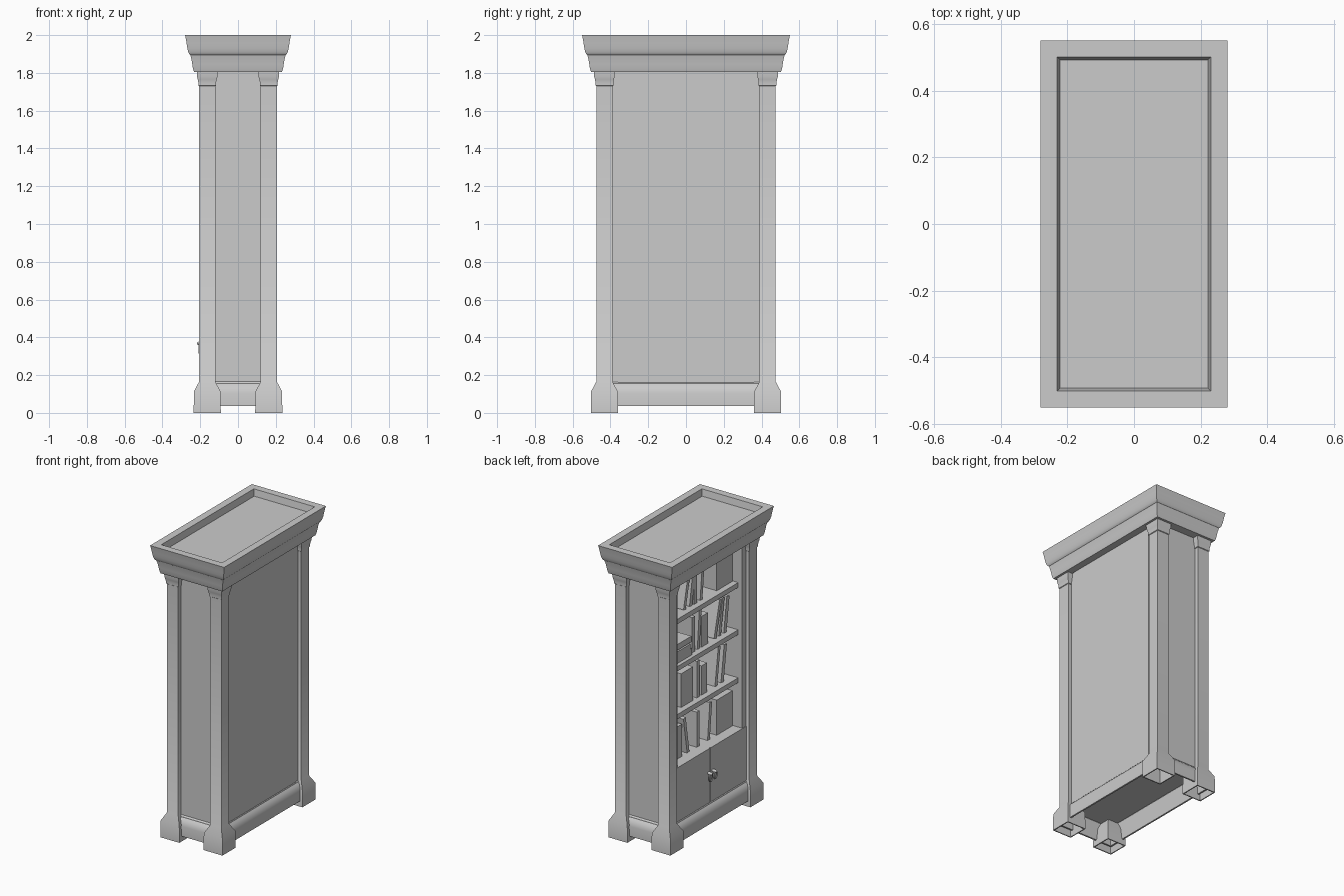
import bpy, bmesh, math
from mathutils import Matrix, Vector

cube = bpy.data.objects.get("Cube")
if cube:
    bpy.data.objects.remove(cube, do_unlink=True)

paint = bpy.data.materials.new("plain grey")
paint.use_nodes = True
GREY = (0.6, 0.6, 0.6, 1)
paint.diffuse_color = GREY
paint.node_tree.nodes["Principled BSDF"].inputs["Base Color"].default_value = GREY


def finish(name, bm, smooth=False):
    bmesh.ops.recalc_face_normals(bm, faces=bm.faces)
    mesh = bpy.data.meshes.new(name)
    bm.to_mesh(mesh)
    bm.free()
    mesh.materials.append(paint)
    obj = bpy.data.objects.new(name, mesh)
    bpy.context.collection.objects.link(obj)
    if smooth:
        bpy.ops.object.select_all(action="DESELECT")
        obj.select_set(True)
        bpy.context.view_layer.objects.active = obj
        bpy.ops.object.shade_smooth_by_angle(angle=math.radians(35))
    return obj


def loft(name, hx, hy, profile, centre=(0, 0)):
    """Stack of rectangles: each profile point is (offset, height)."""
    bm = bmesh.new()
    rings = []
    for off, z in profile:
        rings.append([bm.verts.new((centre[0] + sx * (hx + off), centre[1] + sy * (hy + off), z))
                      for sx, sy in ((-1, -1), (1, -1), (1, 1), (-1, 1))])
    for low, high in zip(rings, rings[1:]):
        for i in range(4):
            j = (i + 1) % 4
            bm.faces.new((low[i], low[j], high[j], high[i]))
    bm.faces.new(rings[0])
    bm.faces.new(rings[-1])
    return finish(name, bm, True)


def box(name, lo, hi, lean=0.0):
    """Box between two corners, tipped about its lower edge along y."""
    lo, hi = Vector(lo), Vector(hi)
    bm = bmesh.new()
    bmesh.ops.create_cube(bm, size=1)
    bmesh.ops.scale(bm, vec=hi - lo, verts=bm.verts)
    bmesh.ops.translate(bm, vec=(lo + hi) / 2, verts=bm.verts)
    if lean:
        pivot = Vector((0, hi.y if lean < 0 else lo.y, lo.z))
        pivot.y = lo.y if lean > 0 else hi.y
        bmesh.ops.rotate(bm, cent=pivot, matrix=Matrix.Rotation(lean, 3, "X"), verts=bm.verts)
        drop = lo.z - min(v.co.z for v in bm.verts)
        bmesh.ops.translate(bm, vec=(0, 0, drop), verts=bm.verts)
    return finish(name, bm)


# Cornice with a sunken top
loft("cornice", 0.235, 0.505, [
    (-0.002, 1.805), (0.003, 1.82), (0.007, 1.845), (0.011, 1.87), (0.017, 1.895),
    (0.022, 1.898), (0.028, 1.91), (0.033, 1.93), (0.037, 1.955), (0.04, 1.975),
    (0.045, 2.0), (-0.005, 2.0), (-0.013, 1.955)])

# Base moulding, hollow underneath
loft("base_moulding", 0.18, 0.445, [
    (-0.02, 0.155), (0.01, 0.155), (0.025, 0.037), (0.036, 0.037), (0.036, 0.105),
    (0.031, 0.125), (0.02, 0.143), (0.008, 0.155), (0, 0.165)])

# Corner pillars with hollow flared feet and capitals
for sx, side in ((-1, "right"), (1, "left")):
    for sy, end in ((-1, "front"), (1, "back")):
        loft(f"{end}_{side}_pillar", 0.043, 0.043, [
            (0.012, 0.12), (0.022, 0.0), (0.029, 0.0), (0.027, 0.115), (0.0, 0.165),
            (0.0, 1.73), (0.004, 1.733), (0.004, 1.75), (0.007, 1.765), (0.011, 1.78),
            (0.012, 1.808)], (sx * 0.163, sy * 0.432))

# Carcass panels
for sy, end in ((-1, "front"), (1, "back")):
    ys = sorted((sy * 0.35, sy * 0.445))
    box(f"{end}_end_panel", (-0.18, ys[0], 0.16), (0.182, ys[1], 1.81))
box("rear_panel", (0.14, -0.36, 0.16), (0.185, 0.36, 1.81))
box("cupboard_top", (-0.178, -0.38, 0.50), (0.15, 0.38, 0.53))
SHELVES = (0.53, 0.867, 1.195, 1.518)
for n, z in enumerate(SHELVES[1:], 1):
    box(f"shelf_{n}", (-0.15, -0.36, z - 0.033), (0.15, 0.36, z))

# Cupboard doors with ring handles
for s, side in ((-1, "front"), (1, "back")):
    ys = sorted((s * 0.003, s * 0.392))
    box(f"{side}_door", (-0.184, ys[0], 0.16), (-0.165, ys[1], 0.53))
    bpy.ops.mesh.primitive_torus_add(
        major_radius=0.024, minor_radius=0.005, major_segments=20, minor_segments=8,
        location=(-0.205, s * 0.024, 0.342), rotation=(0, math.radians(90), 0))
    ring = bpy.context.object
    ring.name = f"{side}_door_ring"
    ring.scale = (1, 0.75, 1)
    ring.data.materials.append(paint)
    bpy.ops.object.shade_smooth_by_angle()
    bpy.ops.mesh.primitive_uv_sphere_add(
        segments=12, ring_count=8, radius=0.011, location=(-0.198, s * 0.024, 0.368))
    knob = bpy.context.object
    knob.name = f"{side}_door_knob"
    knob.scale = (1.8, 1, 1)
    knob.data.materials.append(paint)
    bpy.ops.object.shade_smooth_by_angle()

# Books on each shelf: (lower y, thickness, height, lean)
ROWS = (
    ((0.27, 0.07, 0.24, 0), (0.2, 0.05, 0.22, 0), (0.12, 0.025, 0.25, -0.16),
     (0.01, 0.03, 0.24, 0), (-0.1, 0.025, 0.25, 0.1), (-0.345, 0.17, 0.24, 0)),
    ((0.26, 0.08, 0.22, 0), (0.08, 0.13, 0.23, 0), (0.01, 0.03, 0.25, 0),
     (-0.07, 0.06, 0.2, 0), (-0.18, 0.025, 0.26, 0.14), (-0.25, 0.03, 0.25, 0.14)),
    ((0.06, 0.03, 0.24, 0), (0.01, 0.025, 0.26, 0.08), (-0.08, 0.07, 0.21, 0),
     (-0.17, 0.025, 0.25, 0.24), (-0.22, 0.025, 0.25, 0.16), (-0.28, 0.03, 0.24, 0.14)),
    ((0.28, 0.06, 0.2, 0), (0.16, 0.025, 0.22, 0.22), (0.09, 0.03, 0.23, 0.16),
     (0.04, 0.03, 0.25, 0), (-0.02, 0.025, 0.24, 0.1), (-0.345, 0.17, 0.23, 0)),
)
for r, (z, row) in enumerate(zip(SHELVES, ROWS), 1):
    for n, (y, t, h, lean) in enumerate(row, 1):
        box(f"book_{r}_{n}", (-0.11, y, z), (0.08, y + t, z + h), lean)

# Flat pile of books on the third shelf
for n, (y, h) in enumerate(((0.115, 0.045), (0.13, 0.035), (0.12, 0.04))):
    z = SHELVES[2] + n * 0.045
    box(f"piled_book_{n + 1}", (-0.125, y, z), (0.06, y + 0.21, z + h))
